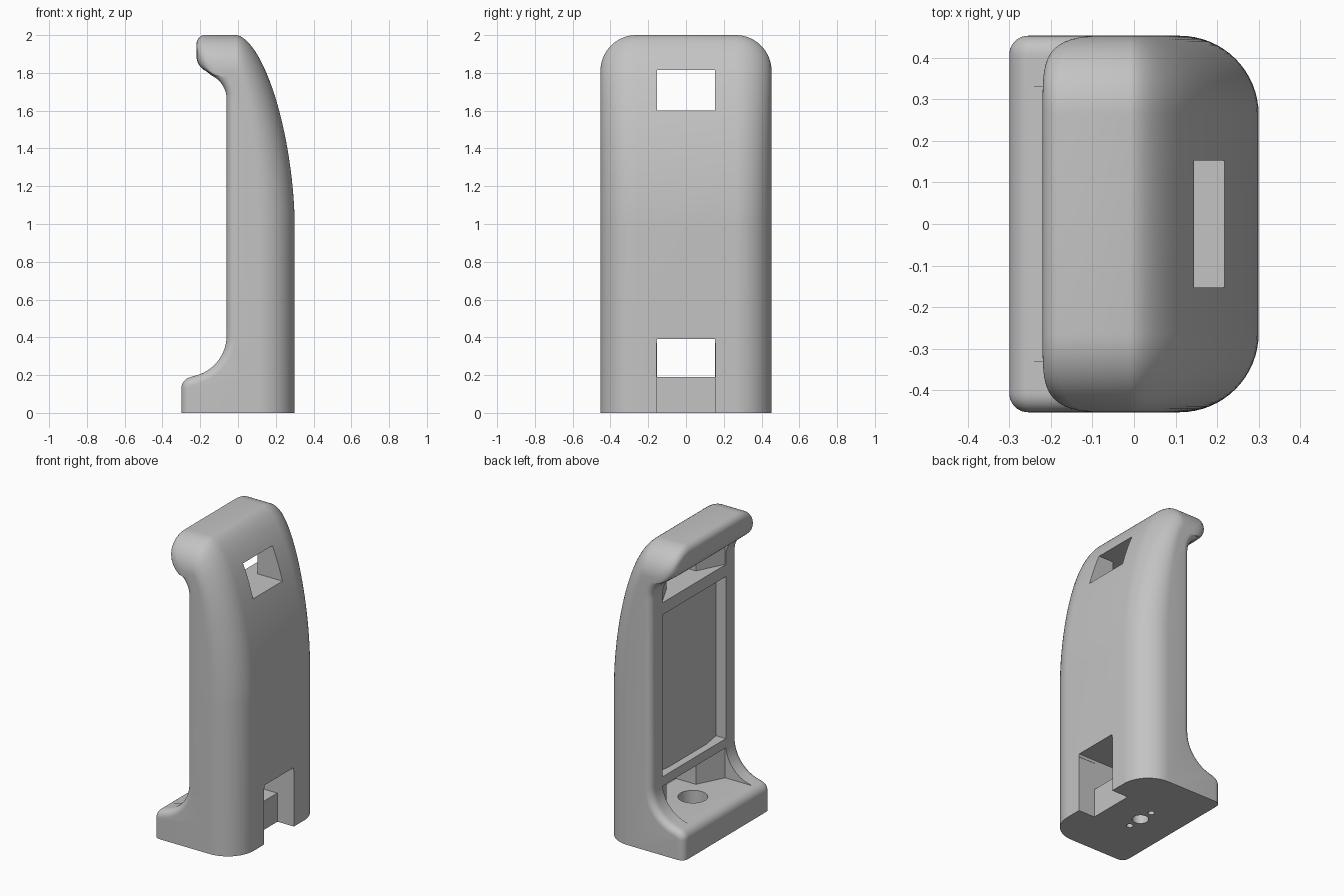
import bpy
import bmesh
from math import sin, cos, pi, radians, sqrt

cube = bpy.data.objects.get("Cube")
if cube:
    bpy.data.objects.remove(cube, do_unlink=True)

HALF = 0.453     # half width of the body
ROUND = 0.19     # large rounding along the back and top
RIM = 0.045      # small rounding along the front
HOLE_X = -0.05   # drain hole position

grey = bpy.data.materials.new("light_grey")
grey.use_nodes = True
grey.diffuse_color = (0.55, 0.55, 0.55, 1)
grey.node_tree.nodes["Principled BSDF"].inputs["Base Color"].default_value = (0.55, 0.55, 0.55, 1)


def loft(name, rings):
    """Closed solid through rings that share one point count."""
    bm = bmesh.new()
    loops = [[bm.verts.new(p) for p in ring] for ring in rings]
    n = len(loops[0])
    for a, b in zip(loops, loops[1:]):
        for i in range(n):
            j = (i + 1) % n
            bm.faces.new((a[i], a[j], b[j], b[i]))
    bm.faces.new(loops[0])
    bm.faces.new(loops[-1][::-1])
    bmesh.ops.recalc_face_normals(bm, faces=bm.faces)
    mesh = bpy.data.meshes.new(name)
    bm.to_mesh(mesh)
    bm.free()
    mesh.materials.append(grey)
    obj = bpy.data.objects.new(name, mesh)
    bpy.context.collection.objects.link(obj)
    return obj


def prism(name, pts, z0, z1):
    return loft(name, [[(x, y, z) for x, y in pts] for z in (z0, z1)])


def arc(cx, cz, r, start, end, steps=10):
    angles = [radians(start + (end - start) * i / steps) for i in range(steps + 1)]
    return [(cx + r * cos(a), cz + r * sin(a)) for a in angles]


def circle(x, y, r):
    return arc(x, y, r, 0, 345, 23)


def mirror_y(pts):
    return pts + [(x, -y) for x, y in reversed(pts)]


def mix(a, b, k):
    return a + (b - a) * k


def rounded_slices(profile, steps=16):
    """Slices across the width, inset by the large and the small rounding."""
    half = []
    for i in range(steps + 1):
        a = i / steps * pi / 2
        y = HALF - ROUND + ROUND * sin(a)
        t = min(max((y - HALF + RIM) / RIM, 0), 1)
        half.append((y, ROUND * (1 - cos(a)), RIM * (1 - sqrt(1 - t * t))))
    slices = [(-y, d, e) for y, d, e in reversed(half)] + half
    return [[(x, y, z) for x, z in profile(d, e)] for y, d, e in slices]


# Curved back and rounded top
def back_profile(d, e, steps=32):
    pts = [(-0.6, 0), (0.3 - d, 0)]
    for i in range(steps + 1):
        a = i / steps * pi / 2
        u, t = max(cos(a), 0) ** (2 / 1.73), sin(a) ** (2 / 1.73)
        pts.append((-0.01 + (0.31 - d) * u, 1 + (1 - d) * t))
    return pts + [(-0.6, 2 - d)]


# Foot, upright and hooked lip; the lip shrinks towards its ends
def front_profile(d, e):
    k = (d / ROUND) ** 2
    top_r = mix(0.05, 0.012, k)
    top_z = 2.002 - d - top_r
    low_x, low_r = mix(-0.13, -0.05, k), mix(0.09, 0.03, k)
    low_z = min(mix(1.89, 1.8, k), top_z)
    top_x = low_x - low_r + top_r
    return ([(1, -0.1), (-0.3 + e, -0.1)]
            + arc(-0.24, 0.13, 0.06 - e, 180, 100)
            + arc(-0.28, 0.41, 0.22 + e, -80, 0, 14)
            + arc(-0.2, 1.66, 0.14 + e, 0, mix(65, 45, k))
            + arc(low_x, low_z, low_r, mix(245, 225, k), 180)
            + arc(top_x, top_z, top_r, 180, 90)
            + [(top_x, 2.2), (1, 2.2)])


body = loft("holder_body", rounded_slices(back_profile))


def cut(tool, operation="DIFFERENCE"):
    mod = body.modifiers.new(tool.name, "BOOLEAN")
    mod.operation = operation
    mod.solver = "EXACT"
    mod.object = tool
    tool.hide_render = True
    bpy.ops.object.select_all(action="DESELECT")
    bpy.context.view_layer.objects.active = body
    body.select_set(True)
    bpy.ops.object.modifier_apply(modifier=mod.name)
    bpy.data.objects.remove(tool, do_unlink=True)


cut(loft("front_shape", rounded_slices(front_profile)), "INTERSECT")

# Shallow front recess, slightly deeper at the sides
recess = [(-0.5, 0.33), (0.012, 0.33), (-0.01, 0.2)]
cut(prism("recess", mirror_y(recess), 0.45, 1.52))

# Upper and lower bays narrowing to the back windows
bay = mirror_y([(-0.5, 0.33), (-0.055, 0.33), (0.035, 0.153), (0.5, 0.153)])
cut(prism("upper_bay", bay, 1.6, 1.815))
cut(prism("lower_bay", bay, 0.19, 0.39))

# Notch through the bottom of the back
cut(prism("back_notch", mirror_y([(0.18, 0.155), (0.5, 0.155)]), -0.1, 0.37))

# Holes in the foot
cut(prism("counterbore", circle(HOLE_X, 0, 0.09), 0.06, 0.3))
cut(prism("centre_hole", circle(HOLE_X, 0, 0.05), -0.1, 0.1))
for side in (-1, 1):
    cut(prism("screw_hole", circle(HOLE_X, side * 0.1, 0.02), -0.1, 0.1))

bpy.ops.object.shade_smooth_by_angle(angle=radians(30))
